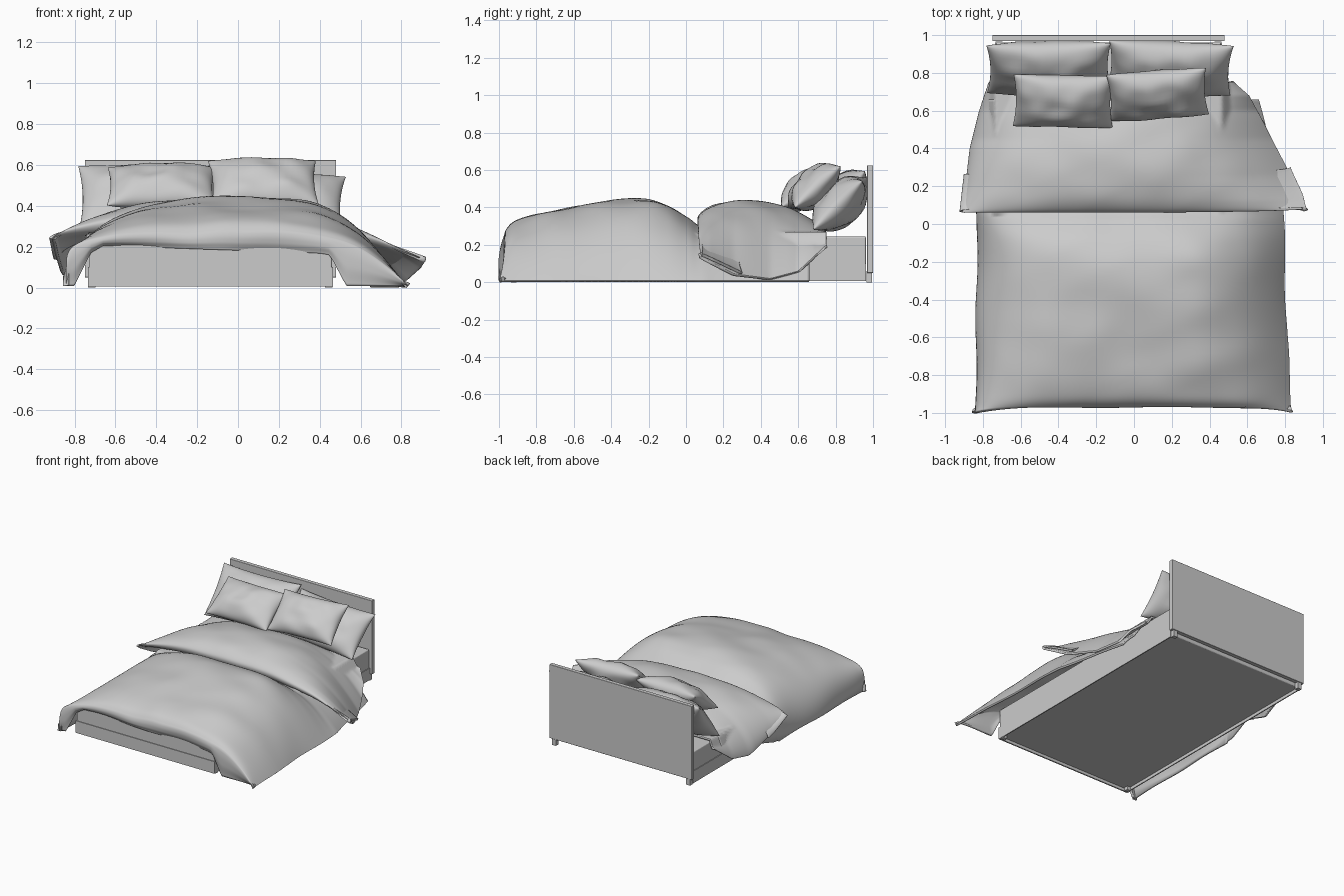
import bpy, bmesh, math
from mathutils import Matrix, Vector, noise

if "Cube" in bpy.data.objects:
    bpy.data.objects.remove(bpy.data.objects["Cube"])


def lerp_table(pts, t):
    """Smooth (Catmull-Rom) lookup through evenly indexed points, t in 0..1."""
    n = len(pts) - 1
    i = min(int(t * n), n - 1)
    f = t * n - i
    p = [Vector(pts[max(0, min(n, i + k))]) for k in (-1, 0, 1, 2)]
    return (p[1] * 2 + (p[2] - p[0]) * f + (p[0] * 2 - p[1] * 5 + p[2] * 4 - p[3]) * f ** 2
            + (p[1] * 3 - p[0] - p[2] * 3 + p[3]) * f ** 3) * 0.5


def ramp(pts, x):
    """Piecewise-linear y(x)."""
    if x <= pts[0][0]:
        return pts[0][1]
    for (x0, y0), (x1, y1) in zip(pts, pts[1:]):
        if x <= x1:
            return y0 + (y1 - y0) * (x - x0) / (x1 - x0)
    return pts[-1][1]


def finish(bm, name, smooth=True):
    me = bpy.data.meshes.new(name)
    bm.to_mesh(me)
    bm.free()
    for p in me.polygons:
        p.use_smooth = smooth
    ob = bpy.data.objects.new(name, me)
    bpy.context.collection.objects.link(ob)
    return ob


def box(name, lo, hi, bevel=0.0):
    bm = bmesh.new()
    bmesh.ops.create_cube(bm, size=1)
    for v in bm.verts:
        v.co = [lo[k] + (v.co[k] + 0.5) * (hi[k] - lo[k]) for k in range(3)]
    ob = finish(bm, name, False)
    if bevel:
        m = ob.modifiers.new("bevel", 'BEVEL')
        m.width, m.segments = bevel, 3
    return ob


def grid(bm, fn, nu, nv):
    rows = [[bm.verts.new(fn(i / nu * 2 - 1, j / nv)) for i in range(nu + 1)] for j in range(nv + 1)]
    for a, b in zip(rows, rows[1:]):
        for i in range(nu):
            bm.faces.new((a[i], a[i + 1], b[i + 1], b[i]))


def cloth(name, fn, thickness, nu=110, nv=84):
    bm = bmesh.new()
    grid(bm, fn, nu, nv)
    ob = finish(bm, name)
    m = ob.modifiers.new("padding", 'SOLIDIFY')
    m.thickness, m.offset = thickness, -1
    return ob


def wrinkle(x, y, amount):
    return amount * noise.noise(Vector((x * 4 + y * 2, y * 5 - x * 2, 0.3)))


def over_base(x, z, clearance):
    """Keep cloth above the mattress, falling away beyond its edges."""
    return max(z, ramp([(-0.84, 0), (-0.735, clearance), (0.465, clearance), (0.64, 0)], x))


# Bed frame: headboard, mattress base, thin valance near the floor, short feet
box("headboard", (-0.75, 0.968, 0.05), (0.48, 1.0, 0.625), 0.003)
box("mattress_base", (-0.73, -0.95, 0.028), (0.46, 0.962, 0.245), 0.008)
box("valance_front", (-0.73, -0.955, 0.006), (0.46, -0.945, 0.10))
box("valance_left", (-0.735, -0.955, 0.006), (-0.727, 0.962, 0.10))
box("valance_right", (0.457, -0.955, 0.006), (0.465, 0.962, 0.10))
for i, x in enumerate((-0.715, 0.445)):
    for j, y in enumerate((-0.92, 0.98)):
        box(f"foot_{i}{j}", (x - 0.018, y - 0.015, 0), (x + 0.018, y + 0.015, 0.06))

# Main duvet: crest profile (y, z) swept sideways; front edge hangs to a shaped hem
DUVET = [(-0.95, .26), (-0.968, .26), (-0.965, .275), (-0.91, .325), (-0.75, .375), (-0.5, .42),
         (-0.25, .445), (-0.1, .415), (0.01, .345), (0.1, .29), (0.3, .28), (0.5, .275), (0.66, .27)]
HEM = [(-0.80, .008), (-0.72, .17), (-0.66, .205), (0.40, .168), (0.45, .16), (0.53, .008)]


def duvet(u, v):
    y, crest = lerp_table(DUVET, v)
    s = math.sin(abs(u) * math.pi / 2)
    drop = max(0.0, 1 - v * 6)
    if u > 0:
        x = 0.1 + s * (ramp([(-1, .84), (-0.6, .81), (0.1, .79), (0.66, .66)], y) - 0.1)
        shape = 1 - s ** 2.8
    else:
        x = 0.1 - s * (ramp([(-1, .84), (0.1, .83), (0.66, .77)], y) + 0.1)
        shape = max(0, 1 - s ** 3.1) ** ramp([(0.28, .15), (0.325, .24), (0.445, .5)], crest)
    z = 0.01 + (crest - 0.01) * shape + wrinkle(x, y, 0.012) * (1 - s ** 4)
    if y > 0.05:
        z = over_base(x, z, 0.262)
    z += (min(z, ramp(HEM, x)) - z) * drop              # front drape down to the hem
    pull = 0.03 * s ** 6 * ramp([(-0.95, 1), (-0.7, 0)], y)
    fold = 0.005 * math.sin(y * 11 + x * 3) * s ** 6    # gathers in the hanging sides
    return (x + fold, y - pull + 0.01 * drop * math.sin(x * 9), max(0.008, z))


cloth("duvet", duvet, 0.015)

# Turned-back top of the duvet with flared front corners
FOLD = [(0.26, .285), (0.15, .285), (0.08, .295), (0.065, .35), (0.14, .405), (0.28, .437),
        (0.42, .427), (0.55, .395), (0.66, .345), (0.73, .30), (0.75, .27)]


def turnback(u, v):
    y, crest = lerp_table(FOLD, v)
    s = math.sin(abs(u) * math.pi / 2)
    if u > 0:
        x = -0.05 + s * (ramp([(.06, .91), (.12, .895), (.35, .78), (.55, .68), (.68, .61), (.75, .53)], y) + 0.05)
        edge = ramp([(.06, .14), (.12, .11), (.25, .045), (.45, .02), (.6, .06), (.75, .2)], y)
        shape = 1 - s ** 2.5
    else:
        x = -0.05 - s * (ramp([(.06, .91), (.4, .87), (.6, .82), (.75, .77)], y) - 0.05)
        edge = ramp([(.06, .24), (.2, .16), (.45, .06), (.6, .08), (.75, .2)], y)
        shape = max(0, 1 - s ** 3.2) ** 0.6
    z = edge + (crest - edge) * shape + wrinkle(x, y + 3, 0.012) * (1 - s ** 4)
    z = over_base(x, z, 0.27)
    y += 0.04 * max(0, u) * u * max(0, 1 - v * 1.6)
    return (x, y, max(0.01, z))


cloth("duvet_turnback", turnback, 0.015)


# Pillows: two puffed faces sewn along a pinched outline
def pillow(name, center, w, h, thick, tilt, yaw=0, roll=0):
    bm = bmesh.new()
    for side in (1, -1):
        def face(u, v, side=side):
            a, b = math.sin(u * math.pi / 2), math.sin((v - 0.5) * math.pi)
            p = max(0.0, (1 - a * a) * (1 - b * b)) ** 0.5
            x = a * w / 2 * (1 - 0.06 * (1 - b * b))
            y = b * h / 2 * (1 - 0.07 * (1 - a * a))
            return (x, y, side * p * thick / 2 + wrinkle(x * 2 + center[0], y * 2, 0.02) * p)
        grid(bm, face, 28, 22)
    bmesh.ops.remove_doubles(bm, verts=bm.verts, dist=1e-5)
    bmesh.ops.recalc_face_normals(bm, faces=bm.faces)
    r = [math.radians(d) for d in (yaw, tilt, roll)]
    bm.transform(Matrix.Translation(center) @ Matrix.Rotation(r[0], 4, 'Z')
                 @ Matrix.Rotation(r[1], 4, 'X') @ Matrix.Rotation(r[2], 4, 'Z'))
    return finish(bm, name)


pillow("back_pillow_left", (-0.45, 0.825, 0.44), 0.66, 0.40, 0.22, 51, 1)
pillow("back_pillow_right", (0.19, 0.825, 0.42), 0.66, 0.37, 0.22, 45, -1, -2)
pillow("front_pillow_left", (-0.375, 0.65, 0.495), 0.53, 0.33, 0.19, 34, -1)
pillow("front_pillow_right", (0.125, 0.685, 0.51), 0.53, 0.33, 0.19, 42, 4)
